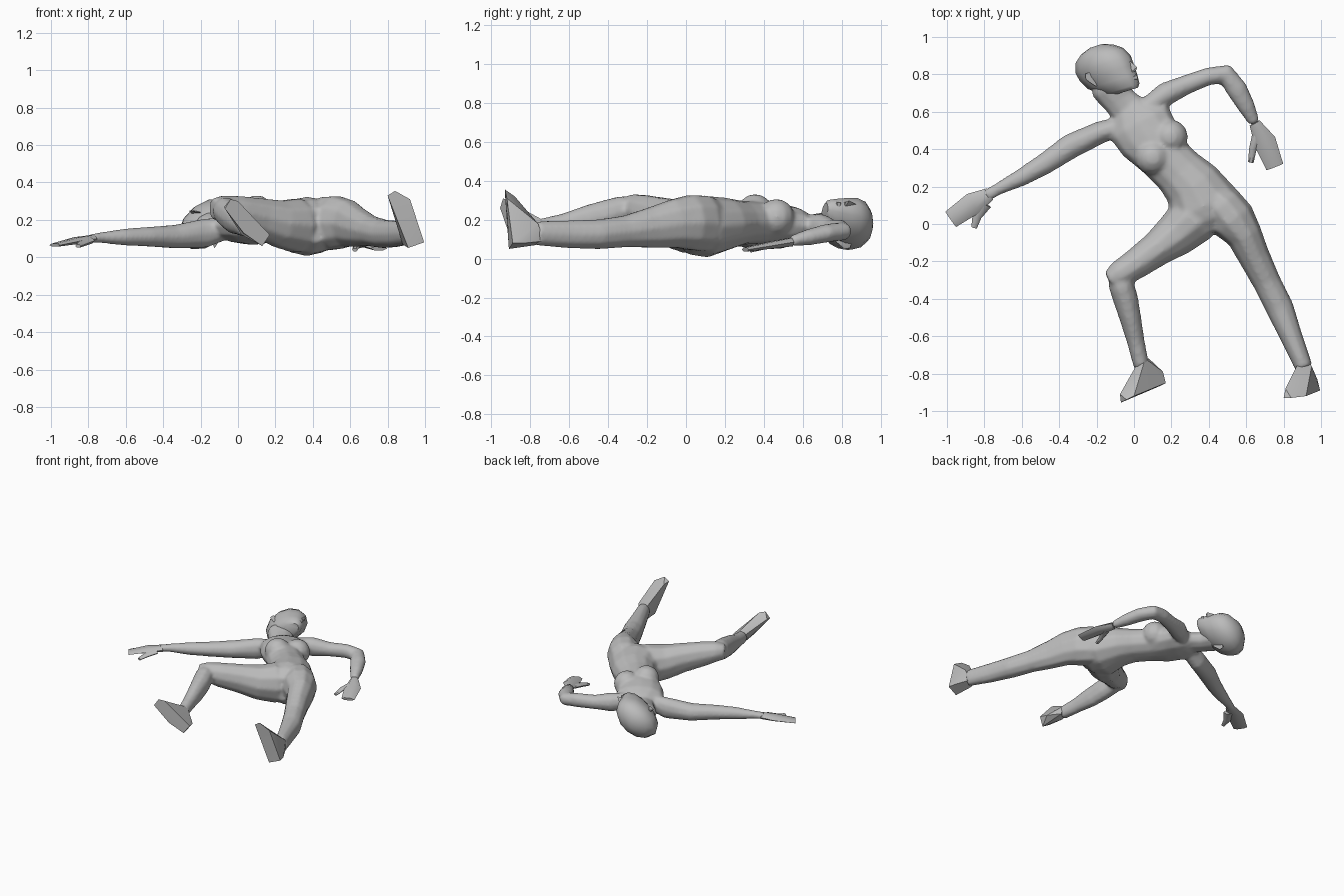
import bpy
import bmesh
import math
from mathutils import Vector

cube = bpy.data.objects.get("Cube")
if cube:
    bpy.data.objects.remove(cube, do_unlink=True)

grey = bpy.data.materials.new("plain grey")
grey.use_nodes = True
grey.diffuse_color = (0.5, 0.5, 0.5, 1)
grey.node_tree.nodes["Principled BSDF"].inputs["Base Color"].default_value = grey.diffuse_color


def finish(name, bm, angle=50):
    """Turn a bmesh into a named, shaded object."""
    bmesh.ops.recalc_face_normals(bm, faces=bm.faces)
    mesh = bpy.data.meshes.new(name)
    bm.to_mesh(mesh)
    bm.free()
    mesh.materials.append(grey)
    obj = bpy.data.objects.new(name, mesh)
    bpy.context.collection.objects.link(obj)
    bpy.ops.object.select_all(action="DESELECT")
    obj.select_set(True)
    bpy.context.view_layer.objects.active = obj
    bpy.ops.object.shade_smooth_by_angle(angle=math.radians(angle))
    return obj


def skin(name, rings):
    """Bridge rings of points into a closed tube with capped ends."""
    bm = bmesh.new()
    loops = [[bm.verts.new(point) for point in ring] for ring in rings]
    count = len(loops[0])
    for lower, upper in zip(loops, loops[1:]):
        for i in range(count):
            j = (i + 1) % count
            bm.faces.new((lower[i], lower[j], upper[j], upper[i]))
    bm.faces.new(loops[0])
    bm.faces.new(loops[-1])
    return finish(name, bm)


def limb(name, stations, sides=10):
    """Oval tube through stations of x, y, z, half width, half height in hundredths."""
    centres = [Vector(s[:3]) / 100 for s in stations]
    rings = []
    for i, station in enumerate(stations):
        here = centres[i]
        before = centres[max(i - 1, 0)]
        after = centres[min(i + 1, len(centres) - 1)]
        along = Vector((0, 0, 0))
        for step in (here - before, after - here):
            if step.length > 0:
                along += step.normalized()
        along.normalize()
        across = along.cross(Vector((0, 0, 1))).normalized()
        rise = across.cross(along)
        wide, high = station[3] / 100, station[4] / 100
        turns = [math.tau * k / sides for k in range(sides)]
        rings.append([here + across * wide * math.cos(t) + rise * high * math.sin(t) for t in turns])
    return skin(name, rings)


def hull(name, points, angle=30):
    """Convex solid around points given in hundredths."""
    bm = bmesh.new()
    for point in points:
        bm.verts.new(Vector(point) / 100)
    bmesh.ops.convex_hull(bm, input=bm.verts)
    bmesh.ops.dissolve_limit(bm, angle_limit=math.radians(6), verts=bm.verts, edges=bm.edges)
    return finish(name, bm, angle)


# Torso and neck
torso = limb("body", [
    (-2, 65, 17, 6, 5), (0, 60, 16.5, 13, 8), (3, 54, 17, 18, 10), (8, 46, 17.5, 17, 11),
    (15, 37, 18.5, 14, 11), (24, 28, 18.5, 14, 11.5), (31, 21, 18, 16, 13.5),
    (37, 10, 16.5, 20, 16), (40, 2, 16.5, 16, 14.5), (42, -5, 17, 7, 9)], 12)
body = [torso, limb("neck", [
    (1, 57, 16, 11, 6), (-8, 66, 16.5, 9, 6.5), (-13, 73, 17, 10.5, 7.5), (-15, 78, 17, 9, 7)])]

# Breasts
for side, x, y, z in (("left", 0.195, 0.465, 0.212), ("right", 0.1, 0.355, 0.237)):
    bm = bmesh.new()
    bmesh.ops.create_uvsphere(bm, u_segments=12, v_segments=8, radius=0.1)
    bmesh.ops.scale(bm, verts=bm.verts, vec=(0.95, 0.95, 0.95))
    bmesh.ops.translate(bm, verts=bm.verts, vec=(x, y, z))
    body.append(finish(side + "_breast", bm))

# Legs
body.append(limb("left_leg", [
    (40, 17, 17.5, 8, 12), (47, 9.5, 18, 12, 15), (53, 2, 18.5, 12.5, 14.7), (59, -6, 18, 9.8, 13),
    (64, -17, 16, 8.6, 11), (71, -31, 14, 7.6, 8.4), (78, -45, 12.5, 7.6, 7.9),
    (84, -60, 12.5, 6.1, 7.4), (91, -77, 13, 4.8, 6.4)]))
body.append(limb("right_thigh", [
    (36, 8, 17, 12, 12), (31, 2, 17, 14, 15), (22, -6, 18, 12, 13), (12, -13.5, 21, 9.5, 11),
    (0, -22, 24, 8.2, 9.2), (-8, -27, 26, 7.4, 7.4), (-13.5, -30, 26, 4.7, 5.7)]))
body.append(limb("right_shin", [
    (-10, -26, 27, 4, 5), (-7, -32, 25, 6.9, 7.6), (-4.5, -40, 22.5, 6.8, 8.1),
    (-2, -50, 20, 5.9, 7.8), (1, -63, 17.5, 4.8, 5.8), (4, -76, 15.5, 4.3, 4.8)]))

# Feet: sole outline first, then the ankle
hull("left_foot", [
    (80, -93, 33), (84, -93, 35.5), (92, -92, 31), (99.5, -89, 8), (91, -91, 5),
    (81, -88, 32), (98, -83, 8), (87, -76, 18), (95, -76, 18), (93, -73, 9), (88, -77, 7)])
hull("right_foot", [
    (-7, -95.5, 26), (-4, -94, 31), (0, -92, 30), (17, -85, 12), (13, -87, 6), (3, -91, 13),
    (-7.5, -91, 27), (15.5, -79, 11), (1, -76, 18), (6, -72, 19), (8, -72, 12), (2, -77, 12)])

# Arms
body.append(limb("right_arm", [
    (-5, 53, 16, 5, 6), (-18, 49, 12.8, 6.1, 8), (-34, 41.5, 11, 6.8, 6.5),
    (-48, 32, 11, 5.8, 5.4), (-60, 25, 10.8, 4.8, 4.7), (-73, 18.5, 10.5, 3.3, 3),
    (-79, 15, 10, 3.5, 2.4)]))
body.append(limb("left_arm", [
    (6, 62, 17, 5, 6), (17, 69.5, 16, 6.4, 7.1), (28, 74.5, 15, 5.3, 5.3), (40, 79, 15, 4.8, 5.3),
    (49, 80, 14, 5.8, 4.8), (55, 72, 13, 5.8, 4.8), (60, 63, 11, 4.8, 4.3), (64.5, 54, 9, 3, 2.8)]))

# Merge trunk and limbs into one continuous skin
bpy.ops.object.select_all(action="DESELECT")
for part in body:
    part.select_set(True)
bpy.context.view_layer.objects.active = torso
bpy.ops.object.join()
fuse = torso.modifiers.new("fuse", "REMESH")
fuse.mode = "VOXEL"
fuse.voxel_size = 0.012
soften = torso.modifiers.new("soften", "SMOOTH")
soften.factor = 0.5
soften.iterations = 6
for modifier in (fuse, soften):
    bpy.ops.object.modifier_apply(modifier=modifier.name)
bpy.ops.object.shade_smooth_by_angle(angle=math.radians(50))

# Hands and thumbs
limb("right_hand", [(-77, 16, 10, 3.5, 2.3), (-86, 11, 9, 6, 2), (-98, 2.5, 6.5, 5, 1)], 6)
limb("right_thumb", [(-80, 11, 9, 4, 2), (-84, 4, 7, 2.5, 1.5), (-85.5, -2, 6, 1.5, 1)], 6)
limb("left_hand", [(64.5, 54, 8.5, 3, 2.5), (70, 44, 7, 6, 2), (75.3, 30.5, 4.7, 4.8, 1.2)], 6)
limb("left_thumb", [(66, 47, 7, 3, 1.8), (63.5, 40, 6, 2, 1.5), (62.5, 33, 4, 1.5, 1)], 6)

# Head: rings stacked along its own tilted axis
up = Vector((-0.3, 0.95, 0)).normalized()
face = Vector((0.775, 0.245, 0.58)).normalized()
side = up.cross(face)
middle = Vector((-0.14, 0.82, 0.188))


def on_head(height, ahead, sideways):
    return middle + (up * height + face * ahead + side * sideways) / 100


# Each ring: height, front, back, half width
rings = []
for height, front, back, wide in (
        (-13.5, 15, 2, 4), (-11.5, 16.5, -8, 7), (-6, 16.5, -15, 9.3), (-1, 16, -18, 10.7),
        (4, 15.5, -19, 11.5), (9, 12.5, -17, 10.5), (12.5, 7, -12, 8), (14.5, 1, -6, 3)):
    centre, reach = (front + back) / 2, (front - back) / 2
    turns = [math.tau * k / 12 for k in range(12)]
    rings.append([on_head(height, centre + reach * math.cos(t), wide * math.sin(t)) for t in turns])
skin("head", rings)

# Face details
hull("nose", [on_head(*p) * 100 for p in (
    (4, 14, 0), (-3, 19, 0), (-5, 14, 2), (-5, 14, -2), (-4.5, 17.7, 0))])
hull("lips", [on_head(*p) * 100 for p in (
    (-7, 17.3, 0), (-9, 17.2, 0), (-8, 14, 3.5), (-8, 14, -3.5), (-6, 15, 0), (-10, 15, 0))])
for name, sign in (("left_ear", 1), ("right_ear", -1)):
    hull(name, [on_head(h, a, sign * w) * 100 for h, a, w in (
        (2, -2, 9), (2, -6, 12), (-1, -7, 12), (-6, -4, 9.5), (-6, -3, 8), (2, -6, 9))])
